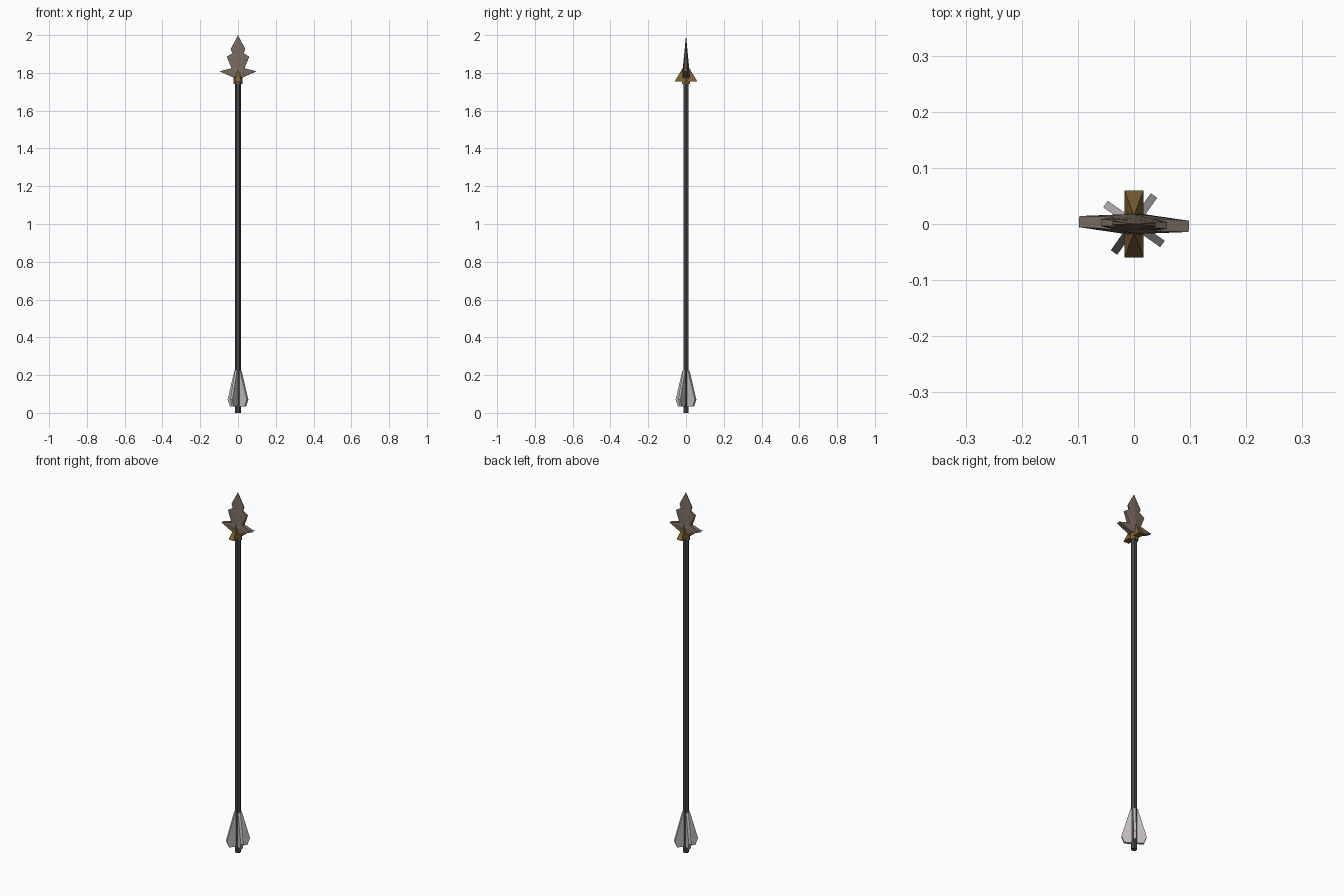
import bpy, math

if "Cube" in bpy.data.objects:
    bpy.data.objects.remove(bpy.data.objects["Cube"])


def srgb(name, r, g, b):
    m = bpy.data.materials.new(name)
    lin = [((c / 255 + 0.055) / 1.055) ** 2.4 for c in (r, g, b)]
    m.diffuse_color = (*lin, 1)
    m.use_nodes = True
    m.node_tree.nodes["Principled BSDF"].inputs["Base Color"].default_value = m.diffuse_color
    return m


STEEL = srgb("dark slate", 68, 70, 77)
BLADE = srgb("brown grey metal", 118, 104, 94)
GOLD = srgb("dull gold", 124, 96, 50)
FEATHER = srgb("pale grey", 194, 187, 190)


def mesh(name, verts, faces, mat, rot=0):
    me = bpy.data.meshes.new(name)
    me.from_pydata(verts, [], faces)
    me.materials.append(mat)
    ob = bpy.data.objects.new(name, me)
    ob.rotation_euler.z = rot
    bpy.context.collection.objects.link(ob)
    return ob


def rod(name, r, z0, z1, mat, sides=6):
    bpy.ops.mesh.primitive_cylinder_add(vertices=sides, radius=r, depth=z1 - z0,
                                        location=(0, 0, (z0 + z1) / 2),
                                        rotation=(0, 0, math.pi / 2))
    ob = bpy.context.object
    ob.name = name
    ob.data.materials.append(mat)


# shaft and gold collar under the head
rod("shaft", 0.016, 0, 1.79, STEEL)
rod("collar", 0.023, 1.74, 1.785, GOLD)

# fletching: four flat fins
fin = [(0.01, 0.225), (0.018, 0.225), (0.062, 0.07), (0.048, 0.035), (0.01, 0.035)]
n = len(fin)
for i in range(4):
    t = 0.007
    verts = [(r, s, z) for s in (-t, t) for r, z in fin]
    faces = [tuple(range(n)), tuple(range(2 * n - 1, n - 1, -1))]
    faces += [(k, k + n, (k + 1) % n + n, (k + 1) % n) for k in range(n)]
    mesh(f"fin_{i + 1}", verts, faces, FEATHER, math.radians(55 + 90 * i))

# blade: ridged leaf with barbs; rows are (half width, z, ridge y, edge y)
rows = [(0.039, 1.925, 0.007, 0.003), (0.030, 1.905, 0.009, 0.005),
        (0.059, 1.885, 0.011, 0.006), (0.034, 1.825, 0.017, 0.011),
        (0.098, 1.808, 0.018, 0.010), (0.022, 1.775, 0.02, 0.015)]
verts = [(0, 0, 2.0)]
for w, z, ridge, edge in rows:
    verts += [(w, -edge, z), (w, edge, z), (0, ridge, z),
              (-w, edge, z), (-w, -edge, z), (0, -ridge, z)]
faces = [(0, 1 + (k + 1) % 6, 1 + k) for k in range(6)]
for r in range(len(rows) - 1):
    a, b = 1 + 6 * r, 7 + 6 * r
    for k in range(6):
        j = (k + 1) % 6
        faces.append((a + k, a + j, b + j, b + k))
last = 1 + 6 * (len(rows) - 1)
faces.append(tuple(range(last, last + 6)))
blade = mesh("blade", verts, faces, BLADE, math.radians(-2.5))

# gold cross guard: wedge pointing front and back
x, y, zb = 0.017, 0.06, 1.755
mesh("cross_guard",
     [(-x, -y, zb), (x, -y, zb), (x, y, zb), (-x, y, zb), (0, -0.015, 1.83), (0, 0.015, 1.83)],
     [(3, 2, 1, 0), (0, 1, 4), (1, 2, 5, 4), (2, 3, 5), (3, 0, 4, 5)], GOLD)

# consistent outward normals
for ob in bpy.context.scene.objects:
    bpy.ops.object.select_all(action='DESELECT')
    ob.select_set(True)
    bpy.context.view_layer.objects.active = ob
    bpy.ops.object.mode_set(mode='EDIT')
    bpy.ops.mesh.select_all(action='SELECT')
    bpy.ops.mesh.normals_make_consistent(inside=False)
    bpy.ops.object.mode_set(mode='OBJECT')
